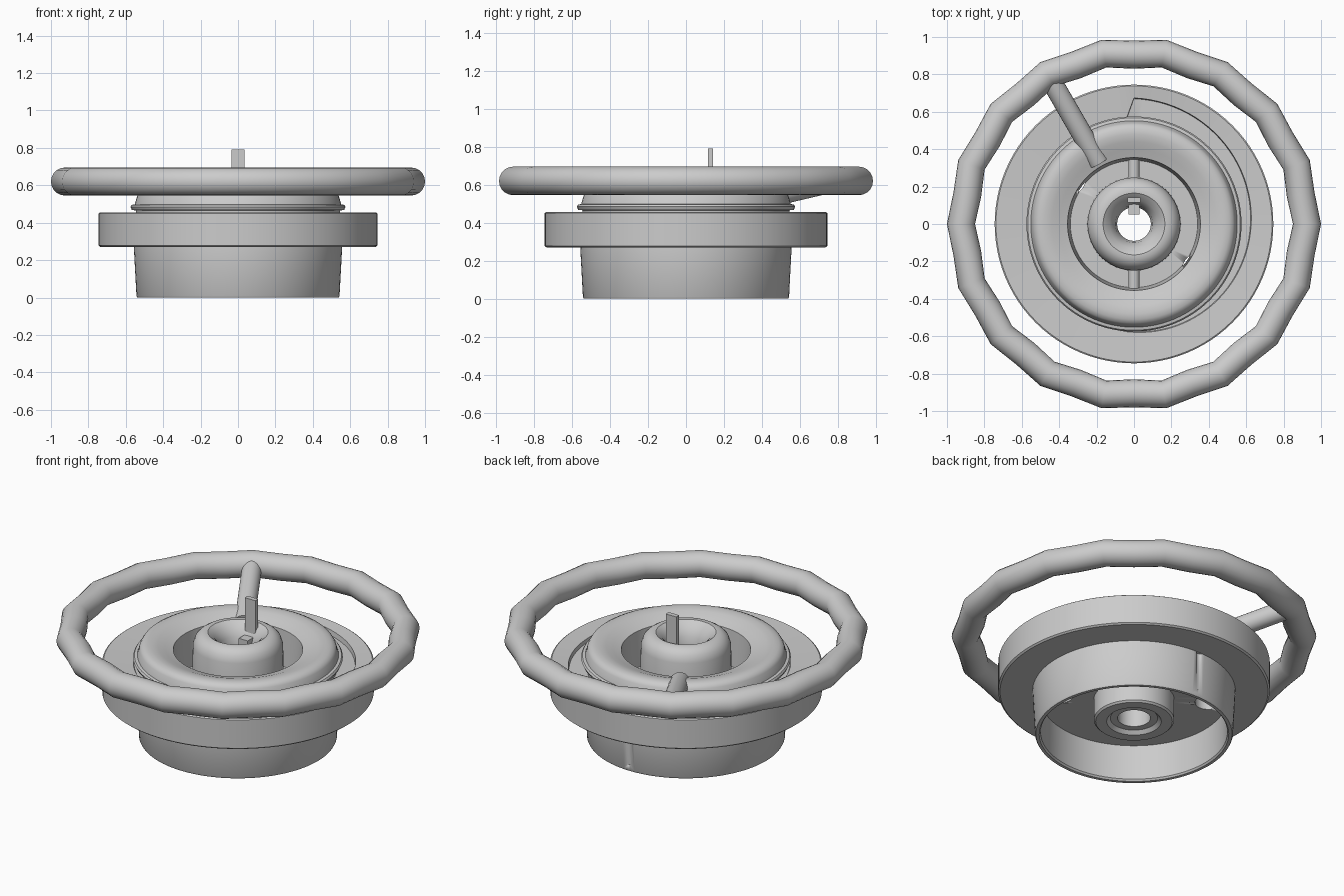
import bpy, bmesh, math
from mathutils import Vector

if "Cube" in bpy.data.objects:
    bpy.data.objects.remove(bpy.data.objects["Cube"])

metal = bpy.data.materials.new("light_grey")
metal.diffuse_color = (0.6, 0.6, 0.6, 1)
metal.use_nodes = True
metal.node_tree.nodes["Principled BSDF"].inputs["Base Color"].default_value = metal.diffuse_color


def finish(name, bm, angle=35):
    bmesh.ops.recalc_face_normals(bm, faces=bm.faces)
    me = bpy.data.meshes.new(name)
    bm.to_mesh(me)
    bm.free()
    ob = bpy.data.objects.new(name, me)
    bpy.context.collection.objects.link(ob)
    me.materials.append(metal)
    bpy.ops.object.select_all(action='DESELECT')
    ob.select_set(True)
    bpy.context.view_layer.objects.active = ob
    bpy.ops.object.shade_smooth_by_angle(angle=math.radians(angle))
    return ob


def sweep(name, section, steps, angle=35):
    """Sweep a closed (r, z) section round z; section(a) may change with the angle."""
    bm = bmesh.new()
    rings = []
    for i in range(steps):
        a = 2 * math.pi * i / steps
        rings.append([bm.verts.new((r * math.cos(a), r * math.sin(a), z))
                      for r, z in section(a)])
    n = len(rings[0])
    for i in range(steps):
        p, q = rings[i], rings[(i + 1) % steps]
        for j in range(n):
            k = (j + 1) % n
            bm.faces.new((p[j], q[j], q[k], p[k]))
    return finish(name, bm, angle)


def rod(name, p, q, radius, sides=24):
    p, q = Vector(p), Vector(q)
    d = q - p
    bm = bmesh.new()
    bmesh.ops.create_cone(bm, cap_ends=True, segments=sides, radius1=radius,
                          radius2=radius, depth=d.length)
    bmesh.ops.transform(bm, verts=bm.verts,
                        matrix=d.to_track_quat('Z', 'Y').to_matrix().to_4x4())
    bmesh.ops.translate(bm, verts=bm.verts, vec=(p + q) / 2)
    return finish(name, bm)


def box(name, lo, hi):
    bm = bmesh.new()
    bmesh.ops.create_cube(bm, size=1)
    for v in bm.verts:
        v.co = [lo[i] + (v.co[i] + 0.5) * (hi[i] - lo[i]) for i in range(3)]
    return finish(name, bm)


def cut(target, cutter):
    m = target.modifiers.new("cut", 'BOOLEAN')
    m.operation, m.solver, m.object = 'DIFFERENCE', 'EXACT', cutter
    cutter.hide_render = True
    cutter.hide_viewport = True


# Hollow body: cup below, lip and rounded rim above, central hub with bore
body_profile = [
    (0.09, 0.10), (0.09, 0.50), (0.10, 0.56), (0.13, 0.61), (0.165, 0.635),
    (0.19, 0.635), (0.215, 0.62), (0.235, 0.60), (0.248, 0.56), (0.25, 0.32),
    (0.34, 0.32), (0.355, 0.53), (0.40, 0.545), (0.44, 0.56), (0.48, 0.568),
    (0.51, 0.565), (0.53, 0.555), (0.54, 0.54), (0.552, 0.498), (0.568, 0.495),
    (0.575, 0.485), (0.568, 0.468), (0.545, 0.465), (0.545, 0.40),
    (0.557, 0.27), (0.543, 0.01), (0.538, 0.0), (0.52, 0.0), (0.512, 0.01),
    (0.51, 0.22), (0.22, 0.22), (0.22, 0.09), (0.21, 0.08), (0.15, 0.08), (0.13, 0.10)]
body = sweep("body", lambda a: body_profile, 96)

# Pockets under the web, and a narrow groove at the back of the cup
for deg in (145, -35):
    x, y = 0.41 * math.cos(math.radians(deg)), 0.41 * math.sin(math.radians(deg))
    cut(body, rod("pocket_cutter", (x, y, 0.15), (x, y, 0.38), 0.075))
cut(body, rod("groove_cutter", (0, 0.562, 0.04), (0, 0.562, 0.27), 0.02, 12))


# Wide flange with a spiral step in its top
def flange_section(a):
    t = ((math.pi / 2 - a) % (2 * math.pi)) / math.radians(190)
    s = 0.67 - 0.10 * min(t, 1)
    floor = 0.415 + 0.025 * min(t, 1)
    return [(0.53, 0.27), (0.735, 0.27), (0.745, 0.278), (0.745, 0.45),
            (0.738, 0.455), (s + 0.004, 0.447), (s, floor), (0.53, floor)]


sweep("flange", flange_section, 96)


# Wavy hand ring with eighteen finger lobes
def ring_section(a):
    c = 0.915 + 0.010 * math.cos(18 * a)
    return [(c + 0.075 * math.cos(b), 0.62 + 0.075 * math.sin(b))
            for b in (2 * math.pi * k / 20 for k in range(20))]


sweep("hand_ring", ring_section, 36, 60)

# Single sloping spoke
d = Vector((math.cos(math.radians(120)), math.sin(math.radians(120)), 0))
rod("spoke", d * 0.38 + Vector((0, 0, 0.51)), d * 0.92 + Vector((0, 0, 0.62)), 0.055)

# Upright key and its stub in the hub
box("key", (-0.035, 0.115, 0.45), (0.035, 0.143, 0.79))
box("key_stub", (-0.03, 0.05, 0.47), (0.03, 0.12, 0.57))

# Small ribs between hub and rim
for s in (1, -1):
    rod("rib", (0, s * 0.24, 0.36), (0, s * 0.35, 0.36), 0.03, 16)
